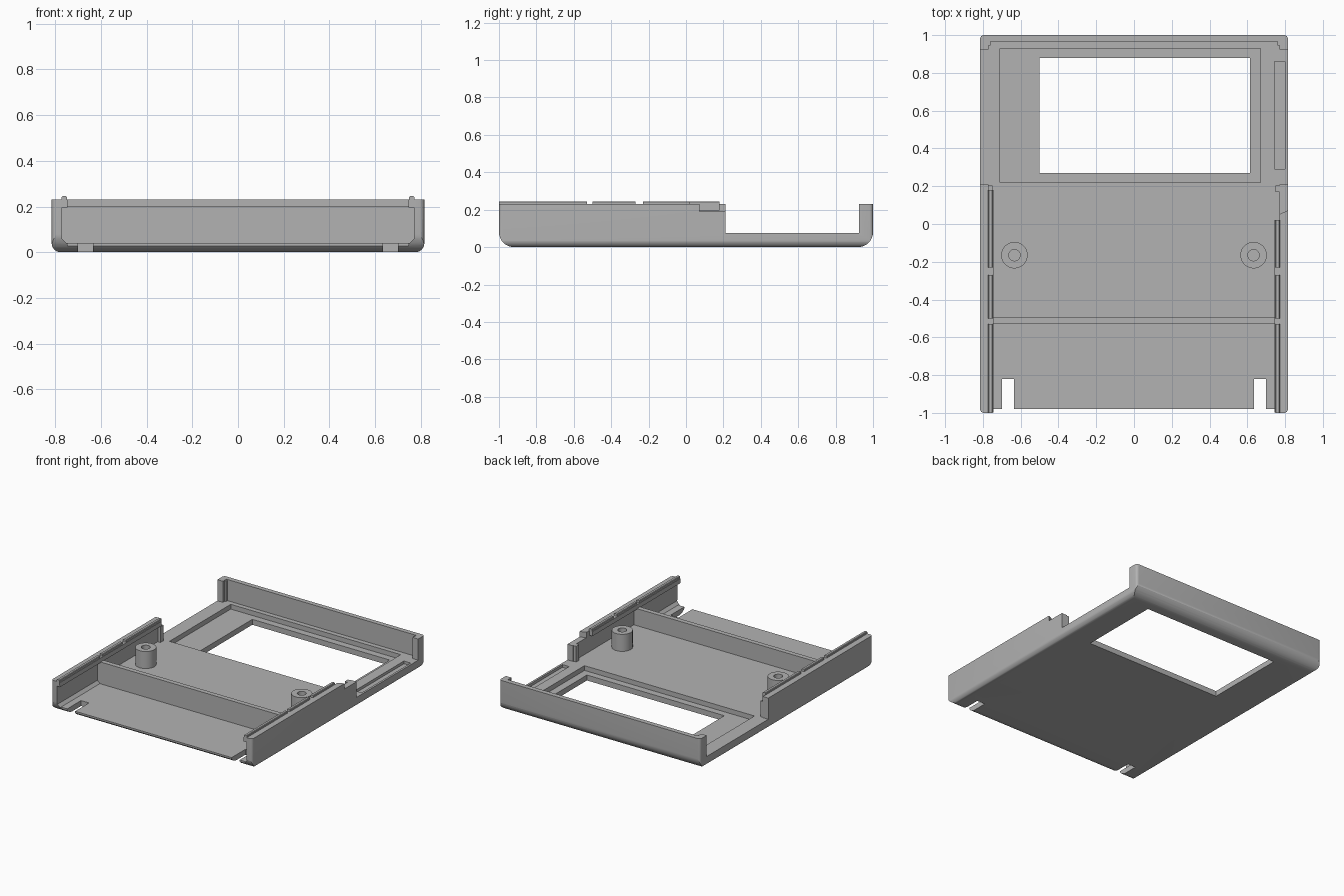
import bpy, bmesh, math
from mathutils import Vector

cube = bpy.data.objects.get("Cube")
if cube:
    bpy.data.objects.remove(cube, do_unlink=True)

grey = bpy.data.materials.new("matte grey plastic")
grey.use_nodes = True
colour = (0.45, 0.45, 0.45, 1)
grey.diffuse_color = colour
grey.node_tree.nodes["Principled BSDF"].inputs["Base Color"].default_value = colour


def make(name, bm):
    bmesh.ops.recalc_face_normals(bm, faces=bm.faces)
    mesh = bpy.data.meshes.new(name)
    bm.to_mesh(mesh)
    bm.free()
    mesh.materials.append(grey)
    ob = bpy.data.objects.new(name, mesh)
    bpy.context.collection.objects.link(ob)
    return ob


def box(name, x, y, z, axis=None, radius=0, segments=8):
    """Box from ranges, with the edges along one axis optionally rounded."""
    bm = bmesh.new()
    bmesh.ops.create_cube(bm, size=1)
    for v in bm.verts:
        v.co = Vector([r[0] if c < 0 else r[1] for c, r in zip(v.co, (x, y, z))])
    if axis is not None:
        edges = [e for e in bm.edges
                 if abs((e.verts[0].co - e.verts[1].co)[axis]) > 1e-4]
        bmesh.ops.bevel(bm, geom=edges, offset=radius, segments=segments,
                        profile=0.5, affect='EDGES')
    return make(name, bm)


def cylinder(name, x, y, z, radius):
    bm = bmesh.new()
    bmesh.ops.create_cone(bm, cap_ends=True, segments=40, radius1=radius,
                          radius2=radius, depth=z[1] - z[0])
    bmesh.ops.translate(bm, verts=bm.verts, vec=(x, y, sum(z) / 2))
    return make(name, bm)


def boolean(ob, tool, operation='DIFFERENCE'):
    tool.hide_render = True
    mod = ob.modifiers.new("cut", 'BOOLEAN')
    mod.operation, mod.solver, mod.object = operation, 'EXACT', tool
    bpy.context.view_layer.objects.active = ob
    bpy.ops.object.modifier_apply(modifier=mod.name)
    bpy.data.objects.remove(tool, do_unlink=True)


W, TOP, FLOOR, LOW, HIGH = 0.815, 0.23, 0.075, 0.04, 0.5
INNER = (-0.77, 0.77)

# Outer shell: rounded along all three directions, open at the top
shell = box("shell", (-W, W), (-1, 1), (0, TOP), 2, 0.02, 4)
boolean(shell, box("end_rounding", (-1, 1), (-1, 1), (0, HIGH), 0, 0.08), 'INTERSECT')
boolean(shell, box("side_rounding", (-W, W), (-2, 2), (0, HIGH), 1, 0.04), 'INTERSECT')

# Cavities on both sides of the cross wall
boolean(shell, box("main_cavity", INNER, (-0.495, 0.965), (FLOOR, HIGH)))
boolean(shell, box("front_cavity", INNER, (-1.2, -0.53), (LOW, HIGH), 1, 0.02, 1))
boolean(shell, box("cross_wall_top", INNER, (-0.6, -0.4), (0.2, HIGH)))
boolean(shell, box("front_floor_edge", (-0.745, 0.745), (-1.2, -0.98), (-0.1, HIGH)))

# Low sides beside the window, recessed frame and the opening
boolean(shell, box("low_sides", (-1, 1), (0.21, 0.925), (FLOOR, HIGH)))
boolean(shell, box("window_recess", (-0.71, 0.67), (0.22, 0.93), (LOW, HIGH)))
boolean(shell, box("window", (-0.5, 0.615), (0.27, 0.88), (-0.1, HIGH)))
boolean(shell, box("side_pocket", (0.745, 0.8), (0.29, 0.86), (0.055, HIGH)))

# Stepped end of the left wall, with a slanted shoulder
notch = box("notch", (0.7, 0.9), (0.03, 0.3), (0.19, HIGH))
for v in notch.data.vertices:
    if v.co.y < 0.1:
        v.co.y = 0.02 + max(0, v.co.x - 0.77) * 0.7
boolean(shell, notch)

for side in (-1, 1):
    # Slots in the front floor edge
    xs = sorted((side * 0.635, side * 0.70))
    boolean(shell, box("slot", xs, (-1.2, -0.82), (-0.1, 0.15)))

for side, label in ((-1, "right"), (1, "left")):
    # Snap lips along the wall tops
    end = 0.18 if side < 0 else 0.02
    for i, span in enumerate(((-1, -0.53), (-0.5, -0.27), (-0.23, end))):
        xs = sorted((side * 0.748, side * 0.772))
        box(f"{label}_lip_{i + 1}", xs, span, (0.2, 0.245), 1, 0.004, 1)
    # Continuous ledge under the lips
    box(f"{label}_ledge", sorted((side * 0.745, side * 0.775)),
        (-0.998, end), (0.195, 0.228))
    # Upright ribs at the wall ends and rear corners
    box(f"{label}_end_rib", sorted((side * 0.748, side * 0.78)),
        (0.17, 0.205), (FLOOR - 0.01, 0.19))
    box(f"{label}_corner_rib", sorted((side * 0.76, side * 0.79)),
        (0.945, 0.975), (FLOOR - 0.01, 0.225))
    # Hollow screw posts
    post = cylinder(f"{label}_screw_post", side * 0.633, -0.165, (FLOOR - 0.01, 0.2), 0.07)
    boolean(post, cylinder("bore", side * 0.633, -0.165, (FLOOR, HIGH), 0.03))

# Smooth the rounded edges, keep the rest crisp
bpy.ops.object.select_all(action='DESELECT')
for ob in bpy.context.collection.objects:
    if ob.type == 'MESH' and (ob.name == "shell" or ob.name.endswith("post")):
        ob.select_set(True)
        bpy.context.view_layer.objects.active = ob
bpy.ops.object.shade_smooth_by_angle(angle=math.radians(30))
